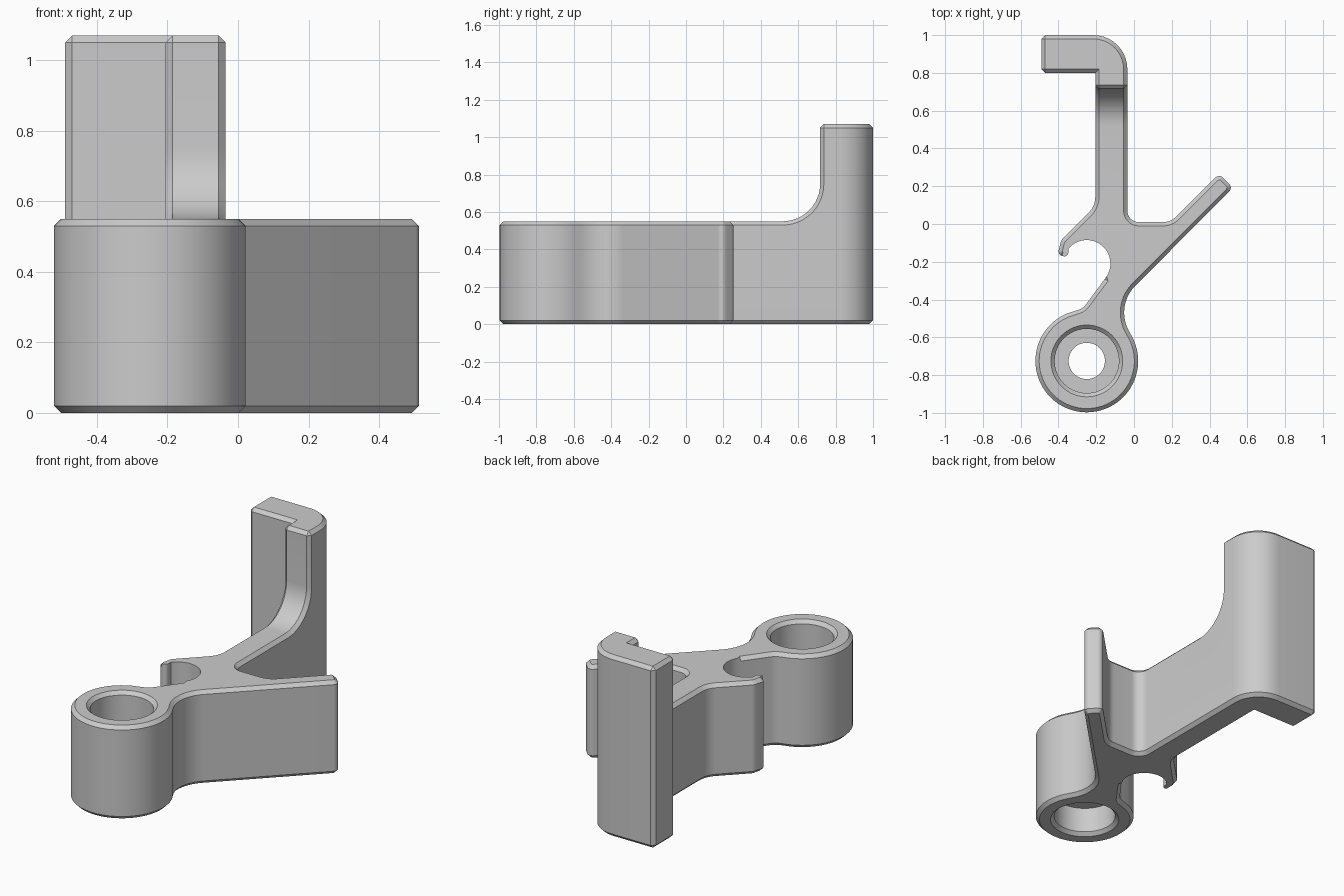
import bpy, bmesh, math
from mathutils import Vector

cube = bpy.data.objects.get("Cube")
if cube:
    bpy.data.objects.remove(cube)

BODY_H, POST_H = 0.55, 1.07
RING = Vector((-0.25, -0.725))
POCKET = Vector((-0.25, -0.21))
CHAMFER = 0.02

grey = bpy.data.materials.new("light_grey")
grey.use_nodes = True
grey.diffuse_color = (0.6, 0.6, 0.6, 1)
grey.node_tree.nodes["Principled BSDF"].inputs["Base Color"].default_value = (0.6, 0.6, 0.6, 1)


def arc(centre, radius, start, end, n):
    """Points on an arc, as sharp corners."""
    angles = [math.radians(start + (end - start) * i / n) for i in range(n + 1)]
    return [(centre.x + radius * math.cos(a), centre.y + radius * math.sin(a), 0) for a in angles]


def rounded(corners, n=10):
    """Polygon of (x, y, radius) corners with the corners filleted."""
    out = []
    for i, (x, y, r) in enumerate(corners):
        p = Vector((x, y))
        if not r:
            out.append(p)
            continue
        a = (Vector(corners[i - 1][:2]) - p).normalized()
        b = (Vector(corners[(i + 1) % len(corners)][:2]) - p).normalized()
        half = a.angle(b) / 2
        t = r / math.tan(half)
        centre = p + (a + b).normalized() * (r / math.sin(half))
        u, v = p + a * t - centre, p + b * t - centre
        sweep = u.angle(v)
        for k in range(n + 1):
            f = k / n
            out.append(centre + (u * math.sin((1 - f) * sweep) + v * math.sin(f * sweep)) / math.sin(sweep))
    return out


def prism(name, points, depth):
    """Extrude a list of 3D points along a vector."""
    bm = bmesh.new()
    face = bm.faces.new([bm.verts.new(p) for p in points])
    new = bmesh.ops.extrude_face_region(bm, geom=[face], use_keep_orig=True)["geom"]
    bmesh.ops.translate(bm, vec=depth, verts=[g for g in new if isinstance(g, bmesh.types.BMVert)])
    bmesh.ops.recalc_face_normals(bm, faces=bm.faces)
    mesh = bpy.data.meshes.new(name)
    bm.to_mesh(mesh)
    bm.free()
    obj = bpy.data.objects.new(name, mesh)
    obj.data.materials.append(grey)
    bpy.context.collection.objects.link(obj)
    return obj


def activate(obj):
    bpy.ops.object.select_all(action='DESELECT')
    obj.select_set(True)
    bpy.context.view_layer.objects.active = obj


def cut(obj, cutter):
    mod = obj.modifiers.new("cut", 'BOOLEAN')
    mod.operation, mod.solver, mod.object = 'DIFFERENCE', 'EXACT', cutter
    activate(obj)
    bpy.ops.object.modifier_apply(modifier=mod.name)
    bpy.data.objects.remove(cutter)


def disc(name, radius, z, height, n=64):
    pts = [(x, y, z) for x, y, _ in arc(RING, radius, 0, 360, n)[:-1]]
    return prism(name, pts, (0, 0, height))


# Plan outline: post, diagonal arm, ring, open pocket with its claw
outline = [(-0.49, 1.0, 0), (-0.035, 1.0, 0.18), (-0.035, 0.01, 0.06), (0.195, 0.01, 0.1),
           (0.451, 0.266, 0.03), (0.525, 0.192, 0.03), (-0.1, -0.434, 0.2)]
outline += arc(RING, 0.272, 27.5, -248, 56)
outline += [(-0.27, -0.447, 0.08)]
outline += arc(POCKET, 0.125, -40, 140, 24)
outline += [(-0.35, -0.175, 0.02), (-0.405, -0.165, 0.025), (-0.385, -0.085, 0.05),
            (-0.205, 0.095, 0.12), (-0.205, 0.8, 0), (-0.49, 0.8, 0)]
bracket = prism("bracket_body", [(p.x, p.y, 0) for p in rounded(outline)], (0, 0, POST_H))

# Lower everything in front of the post, with a curved rise
side = rounded([(-1.2, BODY_H, 0), (0.717, BODY_H, 0.2), (0.717, 1.3, 0), (-1.2, 1.3, 0)], 12)
cut(bracket, prism("step_cutter", [(-1, p.x, p.y) for p in side], (2, 0, 0)))

# Bore through the ring
cut(bracket, disc("bore_cutter", 0.17, -0.2, 1.0))

# Chamfer the sharp outer edges, leaving the pocket plain
bm = bmesh.new()
bm.from_mesh(bracket.data)
bmesh.ops.remove_doubles(bm, verts=bm.verts, dist=0.0002)
edges = []
for e in bm.edges:
    mid = (e.verts[0].co + e.verts[1].co) / 2
    if (len(e.link_faces) == 2 and e.calc_face_angle_signed() > 0.9
            and (mid.xy - POCKET).length > 0.14):
        edges.append(e)
bmesh.ops.bevel(bm, geom=edges, offset=CHAMFER, offset_type='OFFSET', segments=1,
                profile=0.5, affect='EDGES', clamp_overlap=False)
bm.to_mesh(bracket.data)
bm.free()

# Web with a small hole inside the bore
web = disc("bore_web", 0.172, 0.17, 0.13)
cut(web, disc("hole_cutter", 0.096, 0, 0.5))

for obj in (bracket, web):
    activate(obj)
    bpy.ops.object.shade_smooth_by_angle(angle=math.radians(30))
